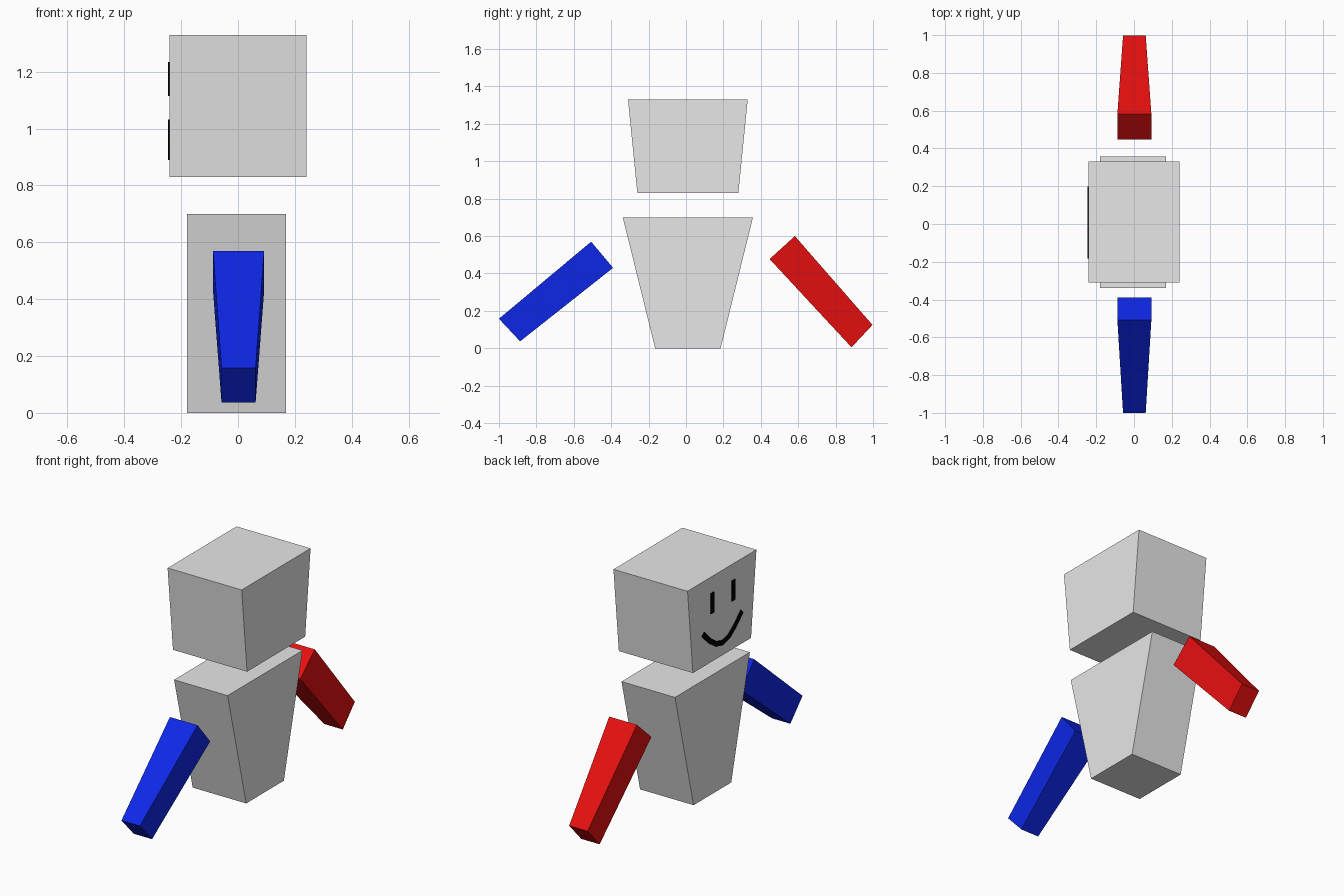
import bpy
import bmesh
from mathutils import Vector

if "Cube" in bpy.data.objects:
    bpy.data.objects.remove(bpy.data.objects["Cube"])


def material(name, rgb):
    m = bpy.data.materials.new(name)
    m.diffuse_color = (*rgb, 1)
    m.use_nodes = True
    m.node_tree.nodes["Principled BSDF"].inputs["Base Color"].default_value = m.diffuse_color
    return m


grey = material("light grey", (0.8, 0.8, 0.8))
red = material("red", (0.8, 0.005, 0.005))
blue = material("blue", (0.004, 0.02, 0.8))
black = material("black", (0.0, 0.0, 0.0))


def finish(name, bm, mat):
    bmesh.ops.recalc_face_normals(bm, faces=bm.faces)
    mesh = bpy.data.meshes.new(name)
    bm.to_mesh(mesh)
    bm.free()
    mesh.materials.append(mat)
    obj = bpy.data.objects.new(name, mesh)
    bpy.context.collection.objects.link(obj)
    return obj


def block(name, profile, half_widths, mat, cx=0.0):
    """Side profile of (y, z) corners, spread along x by a half width per corner."""
    bm = bmesh.new()
    sides = [[bm.verts.new((cx + s * w, y, z)) for (y, z), w in zip(profile, half_widths)]
             for s in (-1, 1)]
    for side in sides:
        bm.faces.new(side)
    n = len(profile)
    for i in range(n):
        j = (i + 1) % n
        bm.faces.new((sides[0][i], sides[0][j], sides[1][j], sides[1][i]))
    return finish(name, bm, mat)


def stroke(name, points, width):
    """Thin painted ribbon along (y, z) points on the face side of the head."""
    pts = [Vector(p) for p in points]
    outline_a, outline_b = [], []
    for i, p in enumerate(pts):
        d = (pts[min(i + 1, len(pts) - 1)] - pts[max(i - 1, 0)]).normalized()
        off = Vector((-d.y, d.x)) * width / 2
        outline_a.append(p + off)
        outline_b.append(p - off)
    profile = outline_a + outline_b[::-1]
    return block(name, profile, [0.003] * len(profile), black, -0.243)


# Head and torso: wider at the top along y
block("head", [(-0.26, 0.83), (0.28, 0.83), (0.33, 1.33), (-0.31, 1.33)],
      [0.241] * 4, grey)
block("torso", [(-0.165, 0), (0.185, 0), (0.358, 0.70), (-0.338, 0.70)],
      [0.174] * 4, grey, -0.005)

# Arms: taper towards the hands
arm_widths = [0.09, 0.09, 0.06, 0.06]
block("blue_arm", [(-0.507, 0.57), (-0.39, 0.43), (-0.887, 0.037), (-1.0, 0.158)],
      arm_widths, blue, 0.002)
block("red_arm", [(0.582, 0.60), (0.447, 0.477), (0.885, 0.005), (0.997, 0.125)],
      arm_widths, red, 0.002)

# Painted face on the -x side of the head
for side, y in (("left", 0.103), ("right", -0.092)):
    stroke(side + "_eye", [(y, 1.115), (y, 1.235)], 0.03)
half_smile = [(0.18, 1.022), (0.12, 0.963), (0.06, 0.92)]
smile = half_smile + [(0, 0.905)] + [(-y, z) for y, z in reversed(half_smile)]
stroke("mouth", [(y + 0.008, z) for y, z in smile], 0.03)
